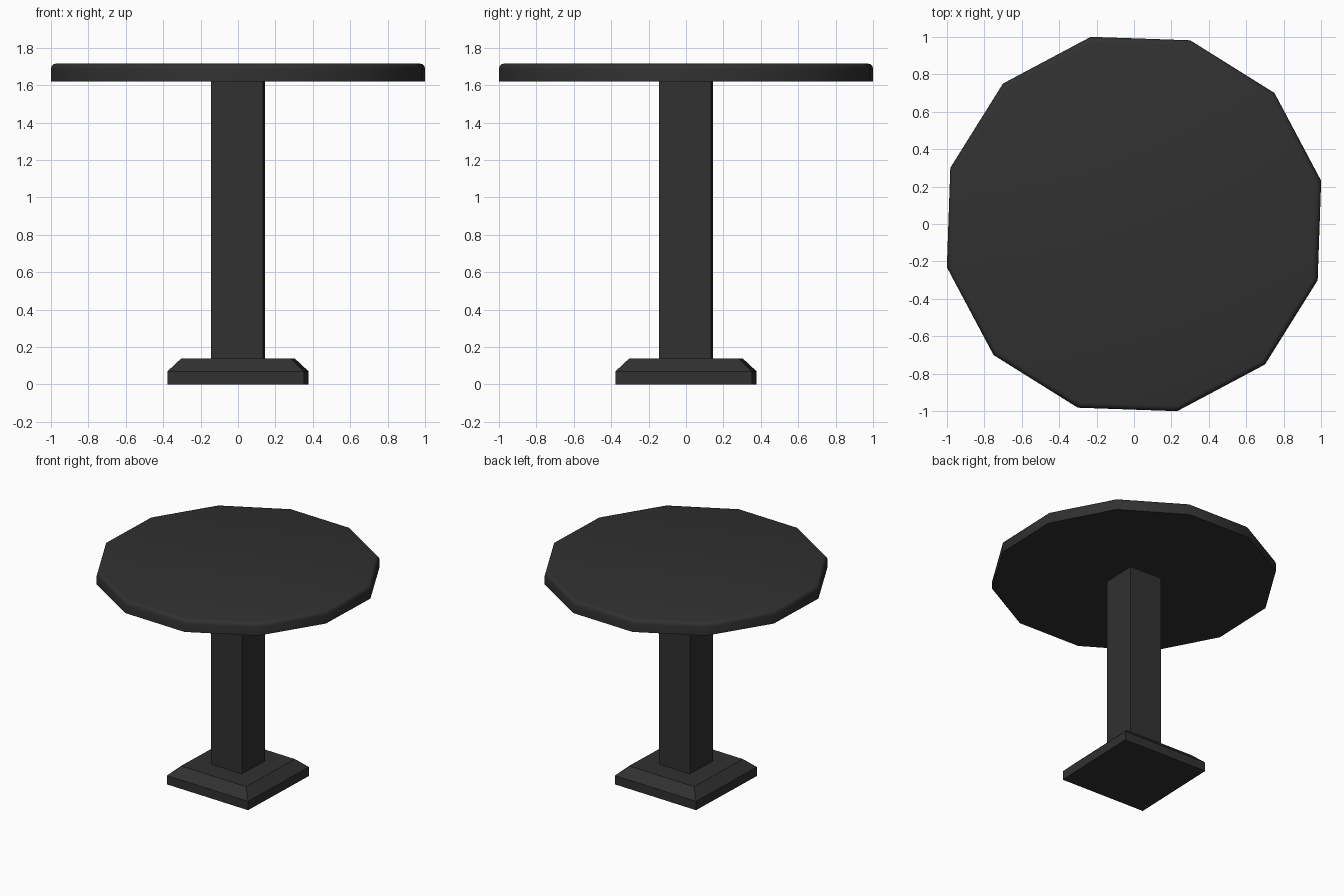
import bpy, bmesh, math

if "Cube" in bpy.data.objects:
    bpy.data.objects.remove(bpy.data.objects["Cube"])

TWIST = math.radians(-2.0)  # whole table is turned very slightly

mat = bpy.data.materials.new("charcoal black")
mat.diffuse_color = (0.03, 0.03, 0.03, 1)
mat.use_nodes = True
mat.node_tree.nodes["Principled BSDF"].inputs["Base Color"].default_value = mat.diffuse_color


def stacked_rings(name, sides, rings, smooth=False):
    """Closed solid from (radius, z) rings with a regular polygon section."""
    bm = bmesh.new()
    loops = []
    for r, z in rings:
        loop = []
        for i in range(sides):
            a = TWIST + (i + 0.5) * math.tau / sides
            loop.append(bm.verts.new((r * math.cos(a), r * math.sin(a), z)))
        loops.append(loop)
    for lo, hi in zip(loops, loops[1:]):
        for i in range(sides):
            j = (i + 1) % sides
            bm.faces.new((lo[i], lo[j], hi[j], hi[i]))
    bm.faces.new(loops[0][::-1])
    bm.faces.new(loops[-1])
    me = bpy.data.meshes.new(name)
    bm.to_mesh(me)
    bm.free()
    me.materials.append(mat)
    ob = bpy.data.objects.new(name, me)
    bpy.context.collection.objects.link(ob)
    if smooth:
        bpy.context.view_layer.objects.active = ob
        ob.select_set(True)
        bpy.ops.object.shade_smooth_by_angle(angle=math.radians(40))
        ob.select_set(False)
    return ob


S = math.sqrt(0.5)  # square width to corner radius

# Square foot with chamfered upper edge
stacked_rings("base_foot", 4, [(0.73 * S, 0), (0.73 * S, 0.07), (0.585 * S, 0.14)])

# Square column
stacked_rings("column", 4, [(0.279 * S, 0.14), (0.279 * S, 1.62)])

# Twelve-sided top with rounded upper rim
R, B, TOP = 1.027, 0.03, 1.716
rim = [(R - B + B * math.cos(t), TOP - B + B * math.sin(t))
       for t in (math.radians(k * 30) for k in range(4))]
stacked_rings("table_top", 12, [(R, 1.62)] + rim, smooth=True)
